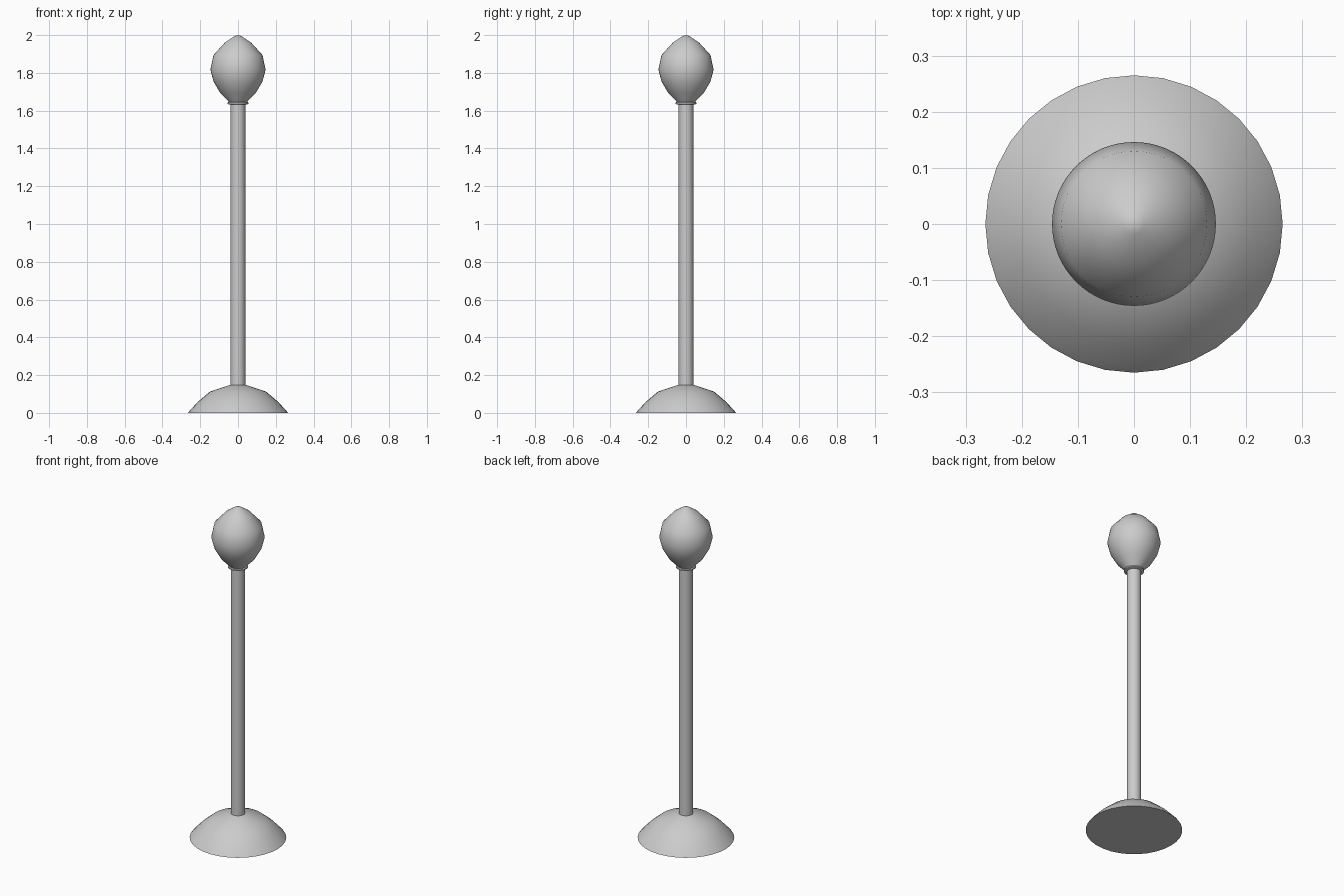
import bpy, bmesh, math

if "Cube" in bpy.data.objects:
    bpy.data.objects.remove(bpy.data.objects["Cube"])


def lathe(name, profile, segments, angle=40):
    """Revolve an (r, z) profile around z; r = 0 ends become poles, open ends are capped."""
    bm = bmesh.new()
    rings = []
    for r, z in profile:
        if r == 0:
            rings.append([bm.verts.new((0, 0, z))])
        else:
            rings.append([bm.verts.new((r * math.cos(2 * math.pi * i / segments),
                                        r * math.sin(2 * math.pi * i / segments), z))
                          for i in range(segments)])
    for a, b in zip(rings, rings[1:]):
        for i in range(segments):
            j = (i + 1) % segments
            if len(b) == 1:
                bm.faces.new((a[i], a[j], b[0]))
            elif len(a) == 1:
                bm.faces.new((a[0], b[j], b[i]))
            else:
                bm.faces.new((a[i], a[j], b[j], b[i]))
    for ring in (rings[0], rings[-1]):
        if len(ring) > 1:
            bm.faces.new(ring)
    bmesh.ops.recalc_face_normals(bm, faces=bm.faces)
    mesh = bpy.data.meshes.new(name)
    bm.to_mesh(mesh)
    bm.free()
    obj = bpy.data.objects.new(name, mesh)
    bpy.context.collection.objects.link(obj)
    bpy.ops.object.select_all(action='DESELECT')
    obj.select_set(True)
    bpy.context.view_layer.objects.active = obj
    bpy.ops.object.shade_smooth_by_angle(angle=math.radians(angle))
    return obj


# Domed foot with a thin rim
lathe("base", [(0.265, 0), (0.255, 0.013), (0.21, 0.061), (0.148, 0.113),
               (0.042, 0.148), (0.036, 0.149)], 32)

# Straight post
lathe("post", [(0.039, 0.13), (0.039, 1.65)], 32)

# Small rounded collar below the finial
lathe("collar", [(0.049, 1.633), (0.055, 1.636), (0.055, 1.643), (0.049, 1.646)], 48, 60)

# Bud-shaped finial
lathe("finial", [(0.047, 1.643), (0.053, 1.652), (0.095, 1.695), (0.13, 1.755),
                 (0.146, 1.817), (0.13, 1.894), (0.07, 1.96), (0.018, 1.995),
                 (0, 2.0)], 64)
